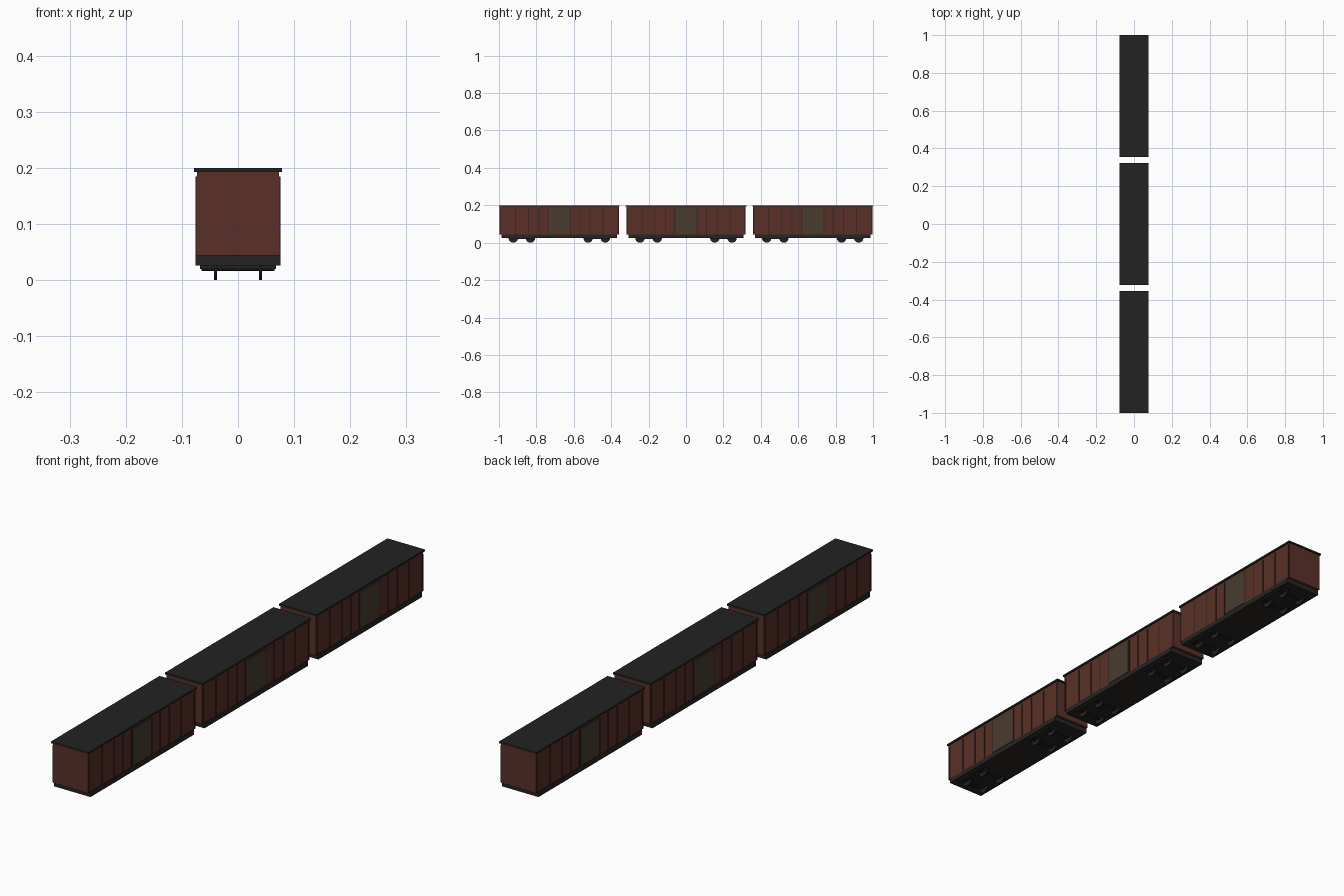
import bpy
from math import pi

if "Cube" in bpy.data.objects:
    bpy.data.objects.remove(bpy.data.objects["Cube"])


def material(name, rgb):
    m = bpy.data.materials.new(name)
    m.diffuse_color = (*rgb, 1)
    m.use_nodes = True
    m.node_tree.nodes["Principled BSDF"].inputs["Base Color"].default_value = m.diffuse_color
    return m


BROWN = material("brown", (0.10, 0.03, 0.02))
RIB = material("dark_brown", (0.05, 0.02, 0.014))
DOOR = material("olive", (0.065, 0.045, 0.027))
DARK = material("dark_grey", (0.016, 0.016, 0.016))
FRAME = material("frame_grey", (0.02, 0.018, 0.016))


def box(name, x, y, z, mat):
    """Box from (min, max) pairs."""
    lo, hi = zip(x, y, z)
    bpy.ops.mesh.primitive_cube_add(size=1, location=[(a + b) / 2 for a, b in zip(lo, hi)])
    o = bpy.context.object
    o.name = name
    o.scale = [b - a for a, b in zip(lo, hi)]
    bpy.ops.object.transform_apply(location=False, rotation=False)
    o.data.materials.append(mat)
    return o


def rod(name, x, y, z, r, length, sides):
    """Cylinder lying along x."""
    bpy.ops.mesh.primitive_cylinder_add(vertices=sides, radius=r, depth=length,
                                        location=(x, y, z), rotation=(0, pi / 2, 0))
    o = bpy.context.object
    o.name = name
    o.data.materials.append(DARK)
    bpy.ops.object.shade_smooth_by_angle()


def wagon(cy):
    def span(centre, half):
        return (cy + centre - half, cy + centre + half)

    # body, roof and underframe
    box("wagon_body", (-0.0735, 0.0735), span(0, 0.319), (0.044, 0.195), BROWN)
    box("roof", (-0.078, 0.078), span(0, 0.3225), (0.193, 0.2), DARK)
    box("underframe", (-0.076, 0.076), span(0, 0.308), (0.026, 0.045), FRAME)

    # doors and side ribs
    for s in (-1, 1):
        x = sorted((s * 0.072, s * 0.0755))
        box("sliding_door", x, span(0, 0.056), (0.048, 0.184), DOOR)
        for d in (0.06, 0.11, 0.165, 0.235, 0.314):
            for e in (-1, 1):
                box("side_rib", x, span(e * d, 0.003), (0.045, 0.185), RIB)

    # bogies with axles and wheels
    for b in (-0.2, 0.2):
        box("bogie", (-0.068, 0.068), span(b, 0.065), (0.02, 0.0265), DARK)
        for a in (-0.046, 0.046):
            y = cy + b + a
            rod("axle", 0, y, 0.0215, 0.005, 0.13, 12)
            for x in (-0.04, 0.04):
                rod("wheel", x, y, 0.025, 0.025, 0.005, 24)


for centre in (-0.6775, 0, 0.6775):
    wagon(centre)
